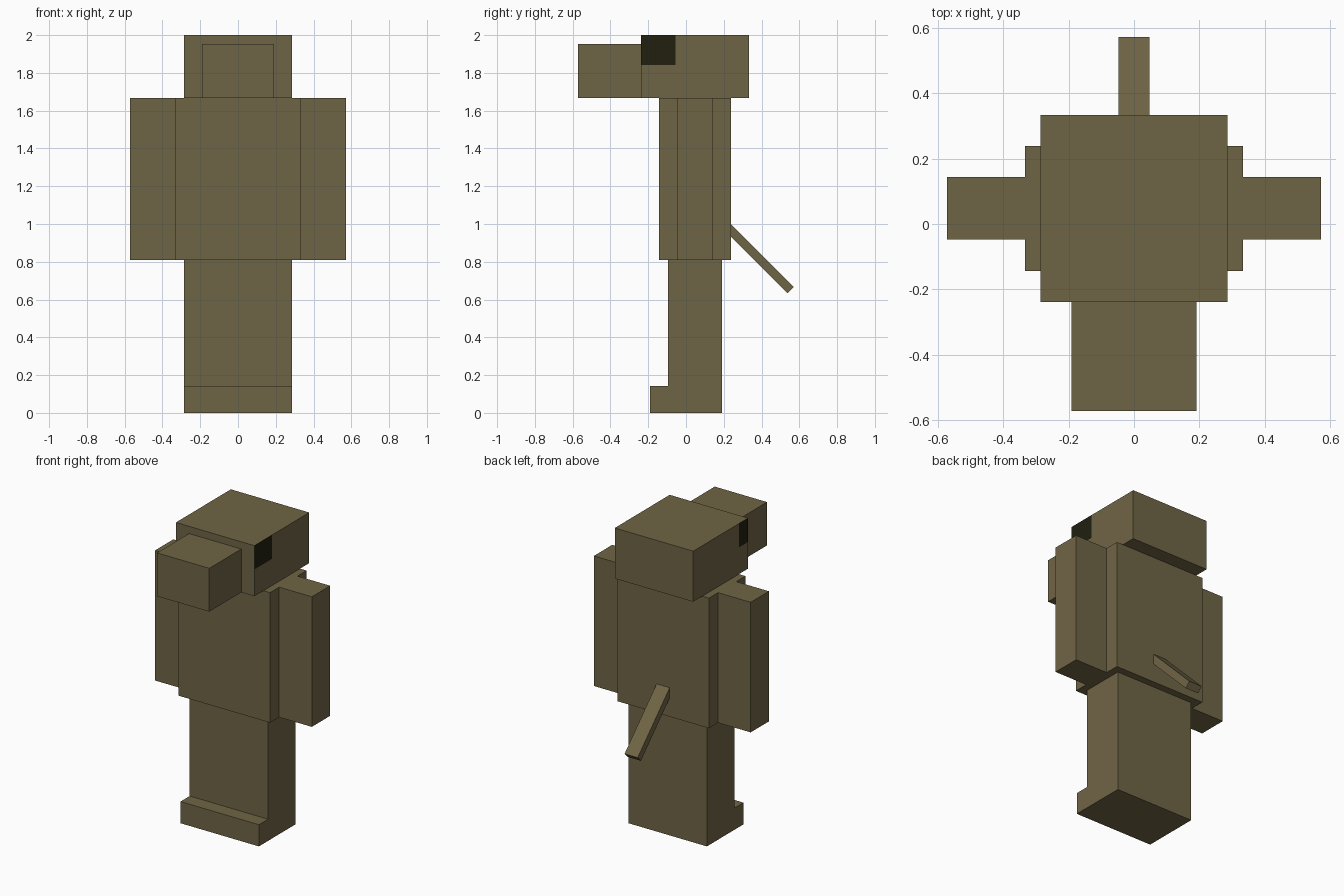
import bpy, bmesh
from mathutils import Vector

default = bpy.data.objects.get("Cube")
if default:
    bpy.data.objects.remove(default, do_unlink=True)

U = 2 / 42  # one block unit


def material(name, rgb):
    mat = bpy.data.materials.new(name)
    mat.use_nodes = True
    color = (*rgb, 1)
    mat.diffuse_color = color
    mat.node_tree.nodes["Principled BSDF"].inputs["Base Color"].default_value = color
    return mat


olive = material("olive brown", (0.159, 0.130, 0.060))
dark = material("dark eye", (0.015, 0.014, 0.005))


def finish(name, bm, mats=(olive,)):
    bmesh.ops.recalc_face_normals(bm, faces=bm.faces)
    mesh = bpy.data.meshes.new(name)
    bm.to_mesh(mesh)
    bm.free()
    for mat in mats:
        mesh.materials.append(mat)
    obj = bpy.data.objects.new(name, mesh)
    bpy.context.collection.objects.link(obj)
    return obj


def box_mesh(x, y, z):
    """Box from (low, high) ranges in block units."""
    bm = bmesh.new()
    bmesh.ops.create_cube(bm, size=1)
    for v in bm.verts:
        v.co = Vector([U * (lo + (c + 0.5) * (hi - lo))
                       for c, (lo, hi) in zip(v.co, (x, y, z))])
    return bm


def extrude_profile(name, points, half_width):
    """Side outline of (y, z) block units extruded across x."""
    bm = bmesh.new()
    face = bm.faces.new([bm.verts.new((-half_width * U, y * U, z * U))
                         for y, z in points])
    out = bmesh.ops.extrude_face_region(bm, geom=[face])
    moved = [g for g in out["geom"] if isinstance(g, bmesh.types.BMVert)]
    bmesh.ops.translate(bm, verts=moved, vec=(2 * half_width * U, 0, 0))
    return finish(name, bm)


# Legs and feet share one L-shaped outline
extrude_profile("legs_and_feet",
                [(-4, 0), (4, 0), (4, 17), (-2, 17), (-2, 3), (-4, 3)], 6)

# Torso, arms and muzzle
finish("torso", box_mesh((-7, 7), (-3, 5), (17, 35)))
finish("left_arm", box_mesh((7, 12), (-1, 3), (17, 35)))
finish("right_arm", box_mesh((-12, -7), (-1, 3), (17, 35)))
finish("muzzle", box_mesh((-4, 4), (-12, -5), (35, 41)))

# Tail slopes down at 45 degrees from the back
t = 0.71
extrude_profile("tail", [(5, 21), (12, 14), (12 - t, 14 - t), (5 - t, 21 - t)], 1)

# Head with eye patches cut into its sides, the left one longer
bm = box_mesh((-6, 6), (-5, 7), (35, 42))
eye_bottom, left_back, right_back = 1.843, -0.055, -0.143
for co, no in (((0, 0, eye_bottom), (0, 0, 1)),
               ((0, left_back, 0), (0, 1, 0)),
               ((0, right_back, 0), (0, 1, 0))):
    bmesh.ops.bisect_plane(bm, geom=bm.verts[:] + bm.edges[:] + bm.faces[:],
                           plane_co=co, plane_no=no)
for f in bm.faces:
    c = f.calc_center_median()
    f.normal_update()
    back = left_back if c.x > 0 else right_back
    if abs(f.normal.x) > 0.9 and c.z > eye_bottom and c.y < back:
        f.material_index = 1
finish("head", bm, (olive, dark))
